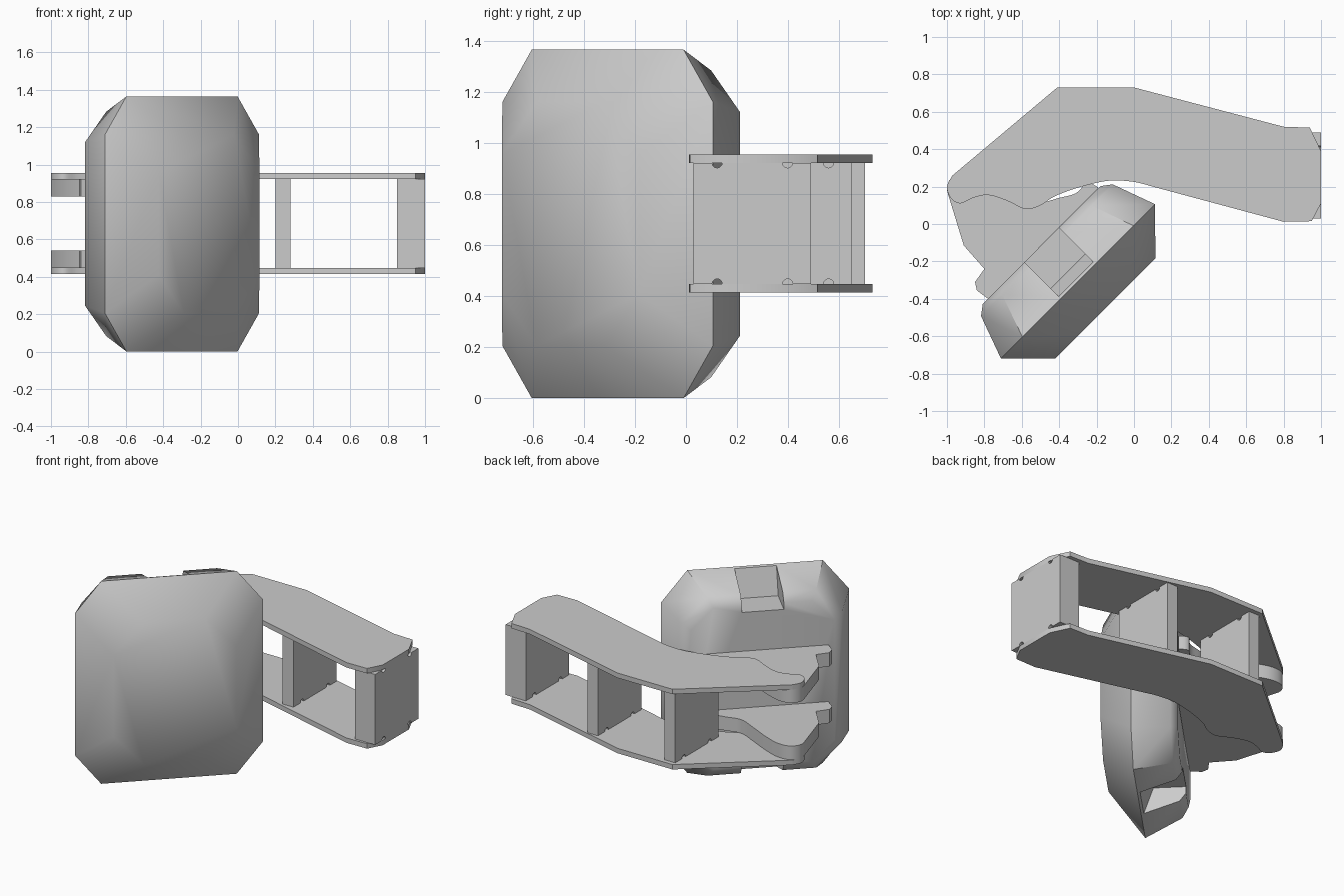
import bpy, bmesh, math
from mathutils import Matrix, Vector

cube = bpy.data.objects.get("Cube")
if cube:
    bpy.data.objects.remove(cube, do_unlink=True)

grey = bpy.data.materials.new("plain_grey")
grey.use_nodes = True
grey.diffuse_color = (0.6, 0.6, 0.6, 1)
grey.node_tree.nodes["Principled BSDF"].inputs["Base Color"].default_value = (0.6, 0.6, 0.6, 1)

MID_Z = 0.683
# Pad frame: local x runs along the pad, local y points out of its front, local z is up
PAD = Matrix.Translation((-0.303, -0.303, MID_Z)) @ Matrix((
    (0.7071, 0.7071, 0, 0), (0.7071, -0.7071, 0, 0), (0, 0, 1, 0), (0, 0, 0, 1)))


def finish(name, bm, matrix=None, smooth=None):
    if matrix:
        bm.transform(matrix)
    bmesh.ops.recalc_face_normals(bm, faces=bm.faces)
    mesh = bpy.data.meshes.new(name)
    bm.to_mesh(mesh)
    bm.free()
    mesh.materials.append(grey)
    obj = bpy.data.objects.new(name, mesh)
    bpy.context.collection.objects.link(obj)
    if smooth:
        bpy.ops.object.select_all(action='DESELECT')
        obj.select_set(True)
        bpy.context.view_layer.objects.active = obj
        bpy.ops.object.shade_smooth_by_angle(angle=math.radians(smooth))
    return obj


def loft(rings):
    """Skin a closed solid through matching rings of points."""
    bm = bmesh.new()
    loops = [[bm.verts.new(p) for p in ring] for ring in rings]
    for a, b in zip(loops, loops[1:]):
        for i in range(len(a)):
            j = (i + 1) % len(a)
            bm.faces.new((a[i], a[j], b[j], b[i]))
    bm.faces.new(loops[0])
    bm.faces.new(loops[-1])
    return bm


def octagon(w, h, cx, cz, depth):
    quarter = [(w, h - cz), (w - cx, h)]
    pts = quarter + [(-x, z) for x, z in reversed(quarter)]
    pts += [(-x, -z) for x, z in pts]
    return [(x, depth, z) for x, z in pts]


def slab(outline, z0, z1):
    return loft([[(x, y, z) for x, y in outline] for z in (z0, z1)])


def smooth_path(points, steps=5):
    """Catmull-Rom curve through the points, for the wavy edges."""
    p = [Vector(q) for q in [points[0], *points, points[-1]]]
    out = []
    for a, b, c, d in zip(p, p[1:], p[2:], p[3:]):
        for k in range(steps):
            t = k / steps
            out.append(0.5 * (2 * b + (c - a) * t + (2 * a - 5 * b + 4 * c - d) * t ** 2
                              + (3 * b - a - 3 * c + d) * t ** 3))
    return [tuple(v) for v in out] + [points[-1]]


# Faceted pad: front face, widest ring, back ring and bevelled rear rim
pad = finish("pad_shell", loft([
    octagon(0.38, 0.478, 0.19, 0.205, 0.21),
    octagon(0.583, 0.682, 0.163, 0.205, 0.005),
    octagon(0.498, 0.6, 0.16, 0.163, -0.23),
    octagon(0.445, 0.545, 0.14, 0.14, -0.27)]), PAD)

# Slots cut in the top and bottom of the pad, open to the rear
for name, side in (("top_slot_cutter", 1), ("bottom_slot_cutter", -1)):
    profile = [(-0.4, 0.5), (-0.07, 0.5), (-0.01, 0.68), (-0.01, 0.8), (-0.4, 0.8)]
    cutter = finish(name, loft([[(x, y, side * z) for y, z in profile]
                                for x in (-0.13, 0.13)]), PAD)
    cutter.hide_render = True
    cutter.hide_viewport = True
    cut = pad.modifiers.new(name, 'BOOLEAN')
    cut.operation = 'DIFFERENCE'
    cut.solver = 'EXACT'
    cut.object = cutter
bpy.ops.object.select_all(action='DESELECT')
pad.select_set(True)
bpy.context.view_layer.objects.active = pad
for mod in list(pad.modifiers):
    bpy.ops.object.modifier_apply(modifier=mod.name)
for name in ("top_slot_cutter", "bottom_slot_cutter"):
    bpy.data.objects.remove(bpy.data.objects[name], do_unlink=True)
bpy.ops.object.shade_smooth_by_angle(angle=math.radians(40))

# Arm plates with a wavy inner edge
wave = smooth_path([(0.1, 0.2), (0, 0.225), (-0.13, 0.232), (-0.28, 0.2), (-0.42, 0.15),
                    (-0.5, 0.1), (-0.58, 0.08), (-0.68, 0.125), (-0.78, 0.155),
                    (-0.86, 0.14), (-0.93, 0.11), (-0.98, 0.14), (-1, 0.2), (-0.97, 0.26)])
plate = wave + [(-0.41, 0.73), (0, 0.73), (0.8, 0.52), (0.94, 0.515), (1, 0.39),
                (1, 0.11), (0.95, 0.015), (0.8, 0.012)]
# Brackets joining the plates to the back of the pad
bracket = smooth_path([(-0.19, 0.195), (-0.25, 0.22), (-0.31, 0.165), (-0.4, 0.14),
                       (-0.5, 0.12), (-0.62, 0.17), (-0.75, 0.23), (-0.87, 0.27),
                       (-0.96, 0.26), (-1, 0.2), (-0.985, 0.13)])
bracket += [(-0.91, -0.115), (-0.8, -0.24), (-0.85, -0.31), (-0.84, -0.355), (-0.78, -0.4)]

for level, side in (("upper", 1), ("lower", -1)):
    def at(offset):
        return 0.685 + side * offset
    finish(level + "_arm_plate", slab(plate, at(0.237), at(0.27)), smooth=30)
    finish(level + "_bracket", slab(bracket, at(0.145), at(0.237)), smooth=30)


# Upright spacers between the plates, with small round nicks along both edges
def spacer(name, x0, x1, y0, length):
    half, r = 0.237, 0.02
    top = [(0, half)]
    for mid in (0.2, 0.8):
        for k in range(7):
            a = math.pi * (1 - k / 6)
            top.append((mid * length + r * math.cos(a), half - r * math.sin(a)))
    top.append((length, half))
    profile = top + [(y, -z) for y, z in reversed(top)]
    finish(name, loft([[(x, y0 + y, 0.685 + z) for y, z in profile] for x in (x0, x1)]))


spacer("end_spacer", 0.85, 1.0, 0.03, 0.46)
spacer("middle_spacer", 0.2, 0.28, 0.19, 0.46)
spacer("rear_spacer", -0.41, -0.33, 0.24, 0.46)
